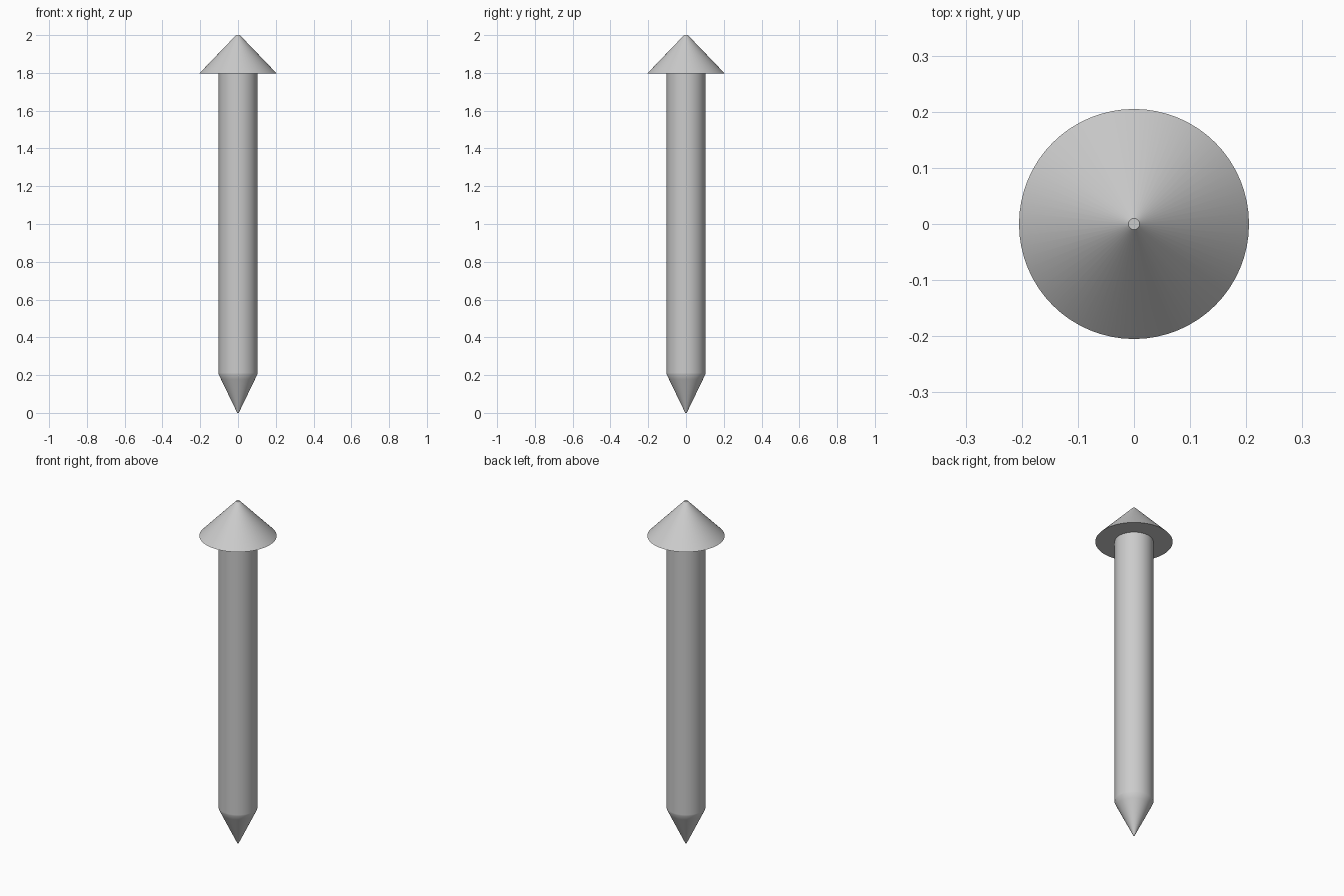
import bpy
import math

cube = bpy.data.objects.get("Cube")
if cube:
    bpy.data.objects.remove(cube, do_unlink=True)

SIDES = 64

# Plain grey used on every part
grey = bpy.data.materials.new("light_grey")
colour = (0.6, 0.6, 0.6, 1.0)
grey.diffuse_color = colour
grey.use_nodes = True
grey.node_tree.nodes["Principled BSDF"].inputs["Base Color"].default_value = colour


def lathe(name, profile):
    """Spin (radius, height) points around z and cap both ends."""
    verts, faces = [], []
    for radius, height in profile:
        for i in range(SIDES):
            a = 2 * math.pi * i / SIDES
            verts.append((radius * math.cos(a), radius * math.sin(a), height))
    for ring in range(len(profile) - 1):
        low, high = ring * SIDES, (ring + 1) * SIDES
        for i in range(SIDES):
            j = (i + 1) % SIDES
            faces.append((low + i, low + j, high + j, high + i))
    faces.append(tuple(reversed(range(SIDES))))
    faces.append(tuple(range(len(verts) - SIDES, len(verts))))

    mesh = bpy.data.meshes.new(name)
    mesh.from_pydata(verts, [], faces)
    mesh.materials.append(grey)
    obj = bpy.data.objects.new(name, mesh)
    bpy.context.collection.objects.link(obj)
    bpy.ops.object.select_all(action='DESELECT')
    obj.select_set(True)
    bpy.context.view_layer.objects.active = obj
    bpy.ops.object.shade_smooth_by_angle(angle=math.radians(35))
    return obj


# Round shaft with a pointed lower end; close rings keep the shoulder crisp
lathe("shaft", [(0.004, 0.0), (0.09, 0.178), (0.1025, 0.205),
                (0.1025, 0.212), (0.1025, 1.797)])

# Wide conical head with a tiny flat top
lathe("head", [(0.205, 1.797), (0.01, 2.0)])
